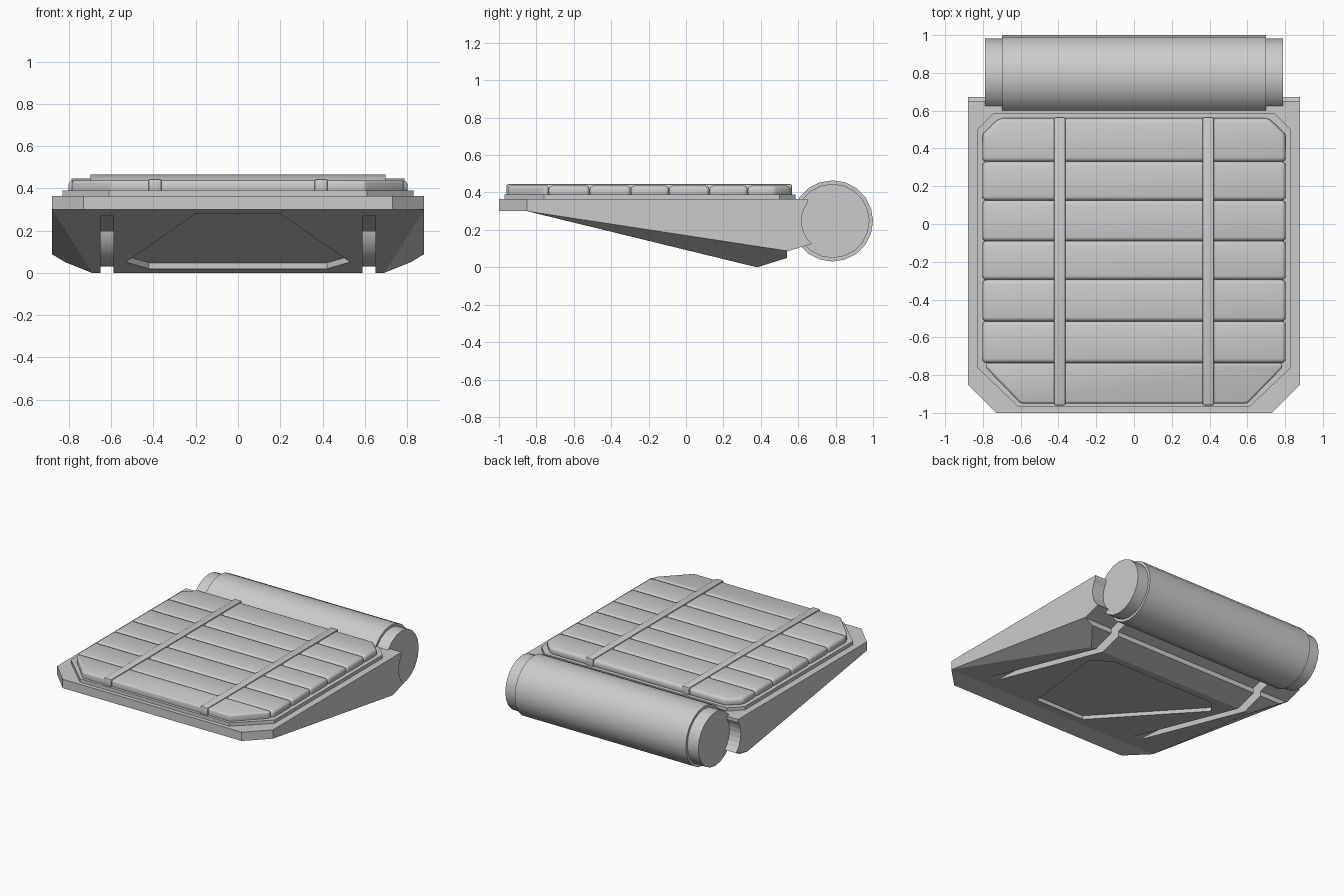
import bpy, bmesh, math
from mathutils import Vector

if "Cube" in bpy.data.objects:
    bpy.data.objects.remove(bpy.data.objects["Cube"])


def prism(name, pts, a, b, axis):
    """Extrude a 2D outline: axis 'X' takes (y, z) points, axis 'Z' takes (x, y) points."""
    bm = bmesh.new()
    co = (lambda p, t: (t, p[0], p[1])) if axis == 'X' else (lambda p, t: (p[0], p[1], t))
    lo = [bm.verts.new(co(p, a)) for p in pts]
    hi = [bm.verts.new(co(p, b)) for p in pts]
    bm.faces.new(lo)
    bm.faces.new(hi)
    n = len(pts)
    for i in range(n):
        j = (i + 1) % n
        bm.faces.new((lo[i], lo[j], hi[j], hi[i]))
    bmesh.ops.recalc_face_normals(bm, faces=bm.faces)
    me = bpy.data.meshes.new(name)
    bm.to_mesh(me)
    bm.free()
    ob = bpy.data.objects.new(name, me)
    bpy.context.collection.objects.link(ob)
    return ob


def mirrored(half):
    """Complete a right-hand outline (front to back) with its left-hand side."""
    return half + [(-x, y) for x, y in reversed(half)]


def activate(ob):
    bpy.ops.object.select_all(action='DESELECT')
    ob.select_set(True)
    bpy.context.view_layer.objects.active = ob


def cut(ob, cutter):
    m = ob.modifiers.new("cut", 'BOOLEAN')
    m.operation = 'DIFFERENCE'
    m.solver = 'EXACT'
    m.object = cutter
    activate(ob)
    bpy.ops.object.modifier_apply(modifier=m.name)
    bpy.data.objects.remove(cutter)


def soften(ob, width, segments=3):
    m = ob.modifiers.new("bevel", 'BEVEL')
    m.width = width
    m.segments = segments
    activate(ob)
    bpy.ops.object.modifier_apply(modifier=m.name)
    bpy.ops.object.shade_smooth_by_angle(angle=math.radians(35))


CY, CZ = 0.783, 0.248   # roll axis

# Wedge-shaped base, with a concave seat for the roll at the back
arc = [(CY + 0.165 * math.cos(math.radians(d)), CZ + 0.165 * math.sin(math.radians(d)))
       for d in range(228, 133, -12)]
base = prism("base", [(-1, 0.365), (-1, 0.30), (-0.85, 0.30), (0.38, 0), (0.54, 0.05), (0.54, 0.085)]
             + arc + [(0.65, 0.365)], -0.88, 0.88, 'X')

# Chamfer the front corners and the lower outer edges
bm = bmesh.new()
bm.from_mesh(base.data)
for s in (1, -1):
    p = [Vector((s * 0.88, -0.85, 0.30)), Vector((s * 0.88, 0.54, 0.088)), Vector((s * 0.69, 0.38, 0))]
    under = (p[1] - p[0]).cross(p[2] - p[0])
    if under.z > 0:
        under.negate()
    for co, no in ((Vector((s * 0.73, -1, 0)), Vector((s, -1, 0))), (p[0], under)):
        bmesh.ops.bisect_plane(bm, geom=bm.verts[:] + bm.edges[:] + bm.faces[:], dist=1e-5,
                               plane_co=co, plane_no=no, clear_outer=True)
        bmesh.ops.holes_fill(bm, edges=[e for e in bm.edges if e.is_boundary], sides=0)
bmesh.ops.recalc_face_normals(bm, faces=bm.faces)
bm.to_mesh(base.data)
bm.free()

# Slots in the underside and a shallow central recess
for s in (1, -1):
    cut(base, prism("slot_cutter", [(-0.73, 0.27), (0.75, 0.185), (0.75, -0.1), (-0.73, -0.1)],
                    s * 0.59, s * 0.65, 'X'))
recess = prism("recess_cutter", mirrored([(0.2, -0.77), (0.53, 0.17), (0.42, 0.30)]), -0.1, 0, 'Z')
for v in recess.data.vertices:
    if v.co.z > -0.05:
        v.co.z = 0.30 - 0.2439 * (v.co.y + 0.85) + 0.028
cut(base, recess)

# Thin plate under the padding
prism("pad_plate", mirrored([(0.61, -0.97), (0.83, -0.76), (0.83, 0.50), (0.745, 0.585)]),
      0.36, 0.39, 'Z')

# Row of rounded pads
edges = [-0.95, -0.735, -0.515, -0.295, -0.09, 0.125, 0.33, 0.56]
for i, (y0, y1) in enumerate(zip(edges, edges[1:])):
    half = [(0.803, y0), (0.803, y1)]
    if i == 0:
        half = [(0.60, y0), (0.785, y1 - 0.025), (0.785, y1)]
    elif i == len(edges) - 2:
        half = [(0.803, y0), (0.803, 0.475), (0.715, y1)]
    soften(prism(f"pad_{i + 1}", mirrored(half), 0.375, 0.437, 'Z'), 0.022)

# Two straps over the pads
for s, side in ((1, "right"), (-1, "left")):
    x = s * 0.393
    strap = prism(f"strap_{side}", [(x - 0.031, -0.96), (x + 0.031, -0.96), (x + 0.031, 0.567),
                                    (x - 0.031, 0.567)], 0.38, 0.445, 'Z')
    soften(strap, 0.01, 2)

# Roll at the back with narrower end caps
for name, r, length in (("roll", 0.217, 1.395), ("roll_end_caps", 0.198, 1.575)):
    bpy.ops.mesh.primitive_cylinder_add(vertices=20, radius=r, depth=length, location=(0, CY, CZ),
                                        rotation=(0, math.pi / 2, 0))
    ob = bpy.context.object
    ob.name = name
    bpy.ops.object.shade_smooth_by_angle(angle=math.radians(35))
